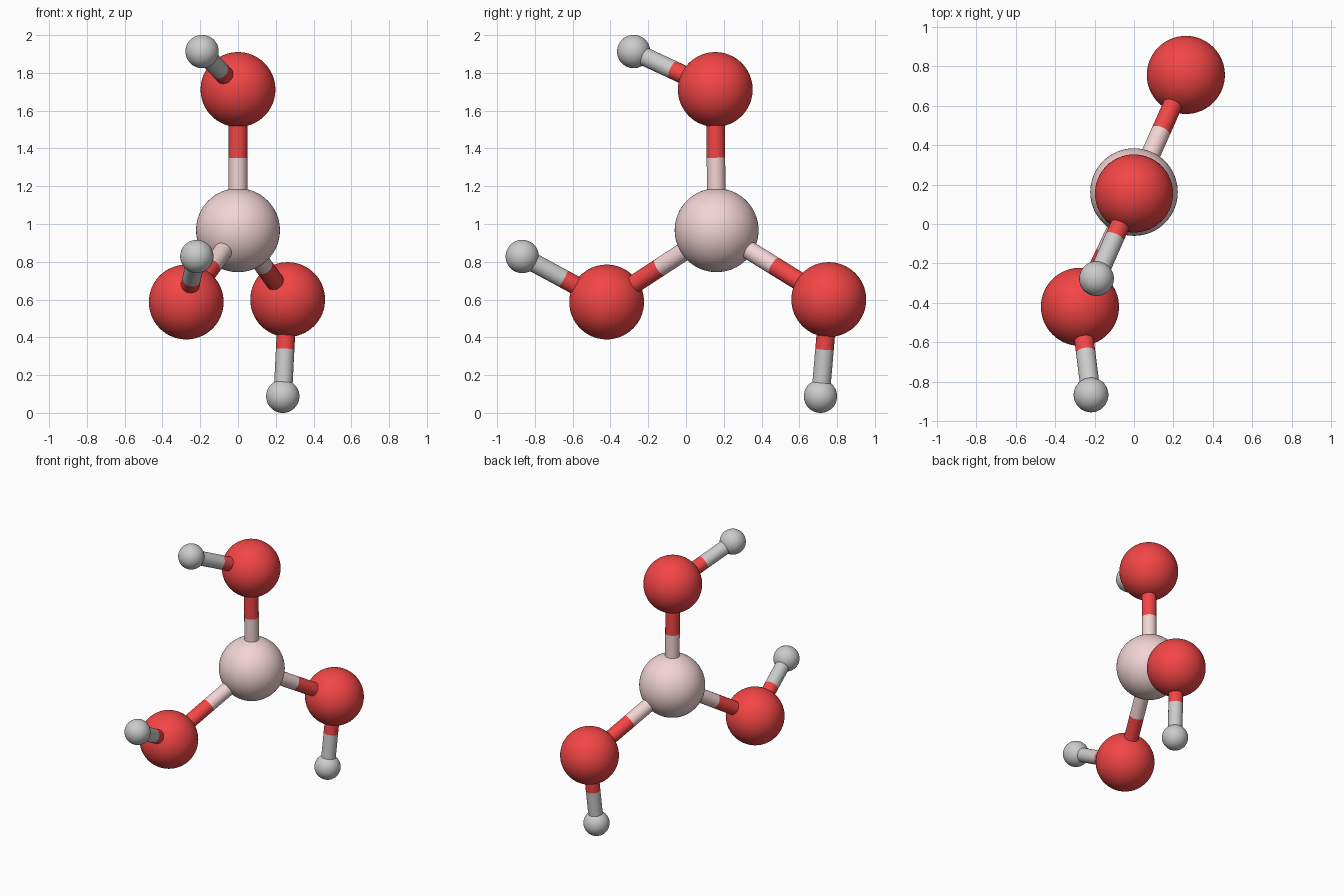
import bpy
from mathutils import Vector

if "Cube" in bpy.data.objects:
    bpy.data.objects.remove(bpy.data.objects["Cube"])


def material(name, color):
    m = bpy.data.materials.new(name)
    m.diffuse_color = (*color, 1)
    m.use_nodes = True
    m.node_tree.nodes["Principled BSDF"].inputs["Base Color"].default_value = m.diffuse_color
    return m


RED = material("red", (0.9, 0.06, 0.06))
PINK = material("pale_pink", (0.9, 0.66, 0.66))
BOND_RADIUS = 0.049


def finish(name, mat):
    ob = bpy.context.object
    ob.name = name
    if mat:
        ob.data.materials.append(mat)
    bpy.ops.object.shade_smooth_by_angle()


def ball(name, centre, radius, mat):
    bpy.ops.mesh.primitive_uv_sphere_add(
        segments=64, ring_count=32, radius=radius, location=centre)
    finish(name, mat)


def rod(name, a, b, mat):
    d = b - a
    bpy.ops.mesh.primitive_cylinder_add(
        vertices=32, radius=BOND_RADIUS, depth=d.length, location=(a + b) / 2,
        rotation=d.to_track_quat('Z', 'Y').to_euler())
    finish(name, mat)


def bond(name, a, ra, mat_a, b, rb, mat_b):
    # Two half rods, each sunk a little into its ball
    u = (b - a).normalized()
    mid = a.lerp(b, 0.515)
    rod(name + "_inner", a + u * ra * 0.8, mid, mat_a)
    rod(name + "_outer", mid, b - u * rb * 0.8, mat_b)


# Central ball
R_CENTRE, R_RED, R_GREY = 0.222, 0.198, 0.088
centre = Vector((0, 0.162, 0.967))
ball("centre_ball", centre, R_CENTRE, PINK)

# Three arms: red ball, then small grey ball
arms = {
    "top": ((0, 0.155, 1.712), (-0.19, -0.277, 1.913)),
    "left": ((-0.274, -0.42, 0.587), (-0.218, -0.867, 0.828)),
    "right": ((0.263, 0.756, 0.60), (0.237, 0.712, 0.088)),
}
for side, (red_pos, grey_pos) in arms.items():
    red_pos, grey_pos = Vector(red_pos), Vector(grey_pos)
    ball(side + "_red_ball", red_pos, R_RED, RED)
    ball(side + "_grey_ball", grey_pos, R_GREY, None)
    bond(side + "_arm_bond", centre, R_CENTRE, PINK, red_pos, R_RED, RED)
    bond(side + "_tip_bond", red_pos, R_RED, RED, grey_pos, R_GREY, None)
